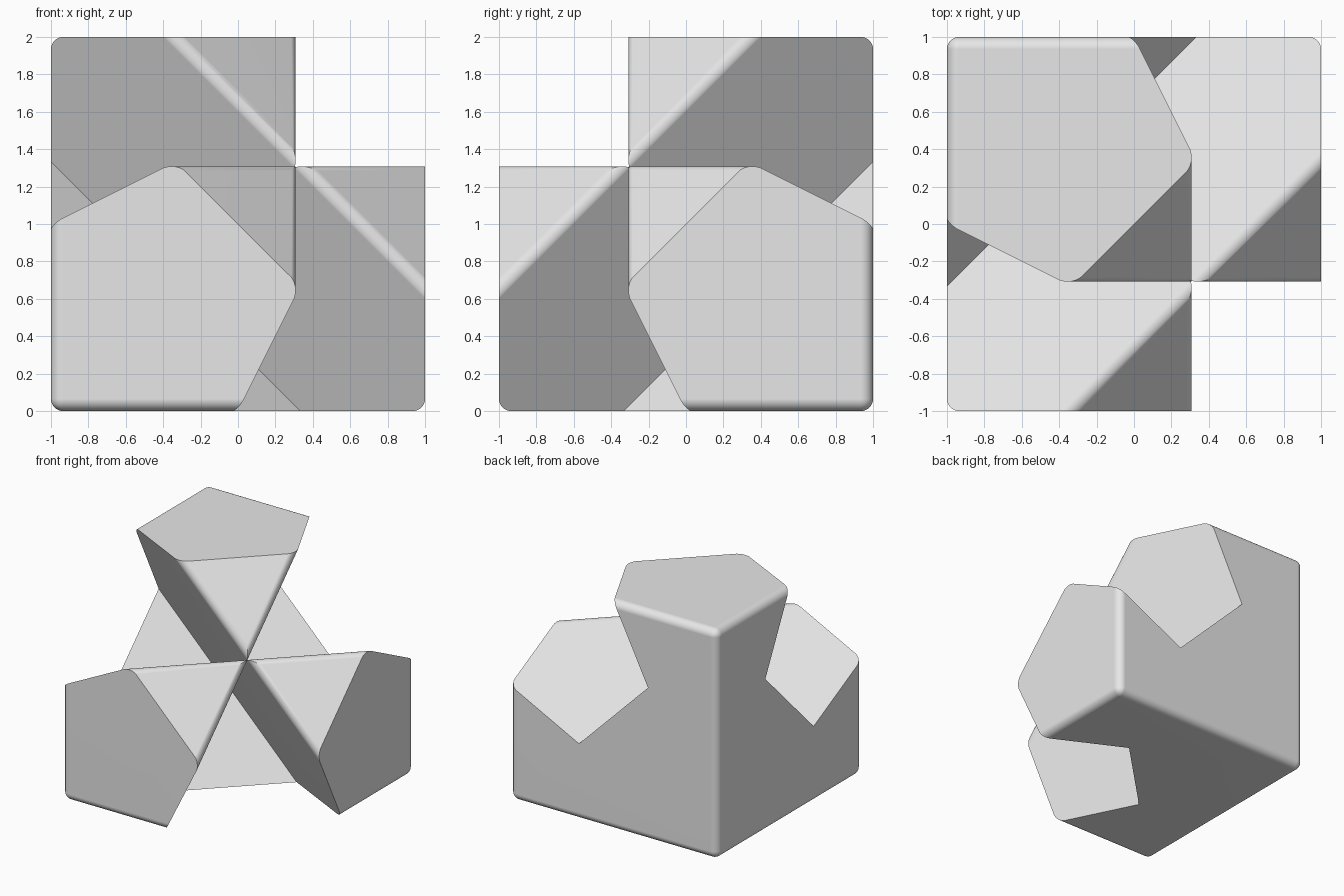
import bpy
import bmesh
from math import sin, cos, pi, sqrt
from mathutils import Vector, Matrix

old = bpy.data.objects.get("Cube")
if old:
    bpy.data.objects.remove(old, do_unlink=True)

SIZE = 2.0       # side of the enclosing block, which has one corner at the origin
RADIUS = 0.065   # rounding of the soft edges
STEPS = 8        # facets in each rounding
EPS = 1e-4

DIAGONAL = Vector((1, 1, 1)).normalized()
# Planes through the diagonal: point i is beyond when its coordinate i exceeds the mean
SIDES = [(Vector([3 if j == i else 0 for j in range(3)]) - Vector((1, 1, 1))).normalized()
         for i in range(3)]
TIP = 2 * SIZE / sqrt(3)    # distance of the arm tip faces along the diagonal
FLOOR = SIZE / sqrt(3)      # distance of the notch floors


def rounded_block():
    bm = bmesh.new()
    bmesh.ops.create_cube(bm, size=SIZE)
    bmesh.ops.translate(bm, verts=bm.verts, vec=Vector((1, 1, 1)) * SIZE / 2)
    bmesh.ops.bevel(bm, geom=bm.edges[:], offset=RADIUS, offset_type='OFFSET',
                    segments=STEPS, profile=0.5, affect='EDGES')
    return bm


def cut(bm, normal, distance, keep_all=False):
    """Slice by a plane, dropping and capping the outer part unless keep_all."""
    bmesh.ops.bisect_plane(bm, geom=bm.verts[:] + bm.edges[:] + bm.faces[:], dist=1e-5,
                           plane_co=normal * distance, plane_no=normal,
                           clear_outer=not keep_all)
    if not keep_all:
        rim = [e for e in bm.edges if e.is_boundary]
        if rim:
            bmesh.ops.holes_fill(bm, edges=rim, sides=0)


def on_floor(face):
    return all(abs(v.co.dot(DIAGONAL) - FLOOR) < EPS for v in face.verts)


def under_arm(face):
    c = face.calc_center_median()
    return sum(c.dot(n) < 0 for n in SIDES) == 2


def add_part(body, bm, drop):
    """Append a part to the body without its hidden joining faces."""
    bmesh.ops.recalc_face_normals(bm, faces=bm.faces[:])
    bmesh.ops.delete(bm, geom=[f for f in bm.faces if drop(f)], context='FACES')
    mesh = bpy.data.meshes.new("part")
    bm.to_mesh(mesh)
    bm.free()
    body.from_mesh(mesh)
    bpy.data.meshes.remove(mesh)


body = bmesh.new()

# Corner core, split where the arms join it
core = rounded_block()
cut(core, DIAGONAL, FLOOR)
for side in SIDES:
    cut(core, side, 0, keep_all=True)
add_part(body, core, lambda f: on_floor(f) and under_arm(f))

# Three five-sided arms, each with a triangular tip face and two rounded tip edges
for axis in range(3):
    arm = rounded_block()
    cut(arm, -DIAGONAL, -FLOOR)
    flanks = [SIDES[i] for i in range(3) if i != axis]
    for side in flanks:
        cut(arm, side, 0)
    cut(arm, DIAGONAL, TIP)
    for side in flanks:
        for k in range(1, STEPS):
            t = k / STEPS * pi / 2
            reach = (TIP - RADIUS) * cos(t) - RADIUS * sin(t) + RADIUS
            cut(arm, DIAGONAL * cos(t) + side * sin(t), reach)
    add_part(body, arm, on_floor)

# Weld the parts and clear the seams on flat faces
bmesh.ops.remove_doubles(body, verts=body.verts[:], dist=EPS)
bmesh.ops.dissolve_limit(body, angle_limit=0.005, verts=body.verts[:], edges=body.edges[:])

# Place the block corner at the back right of the footprint
bmesh.ops.transform(body, matrix=Matrix.Translation((-1, 1, 0)) @ Matrix.Diagonal((1, -1, 1, 1)),
                    verts=body.verts[:])
bmesh.ops.reverse_faces(body, faces=body.faces[:])

mesh = bpy.data.meshes.new("three_arm_block")
body.to_mesh(mesh)
body.free()

grey = bpy.data.materials.new("light_grey")
grey.use_nodes = True
grey.diffuse_color = (0.8, 0.8, 0.8, 1)
grey.node_tree.nodes["Principled BSDF"].inputs["Base Color"].default_value = (0.8, 0.8, 0.8, 1)
mesh.materials.append(grey)

block = bpy.data.objects.new("three_arm_block", mesh)
bpy.context.collection.objects.link(block)
bpy.ops.object.select_all(action='DESELECT')
block.select_set(True)
bpy.context.view_layer.objects.active = block
bpy.ops.object.shade_smooth_by_angle(angle=pi / 7)
weighted = block.modifiers.new("flat_face_normals", 'WEIGHTED_NORMAL')
weighted.keep_sharp = True
